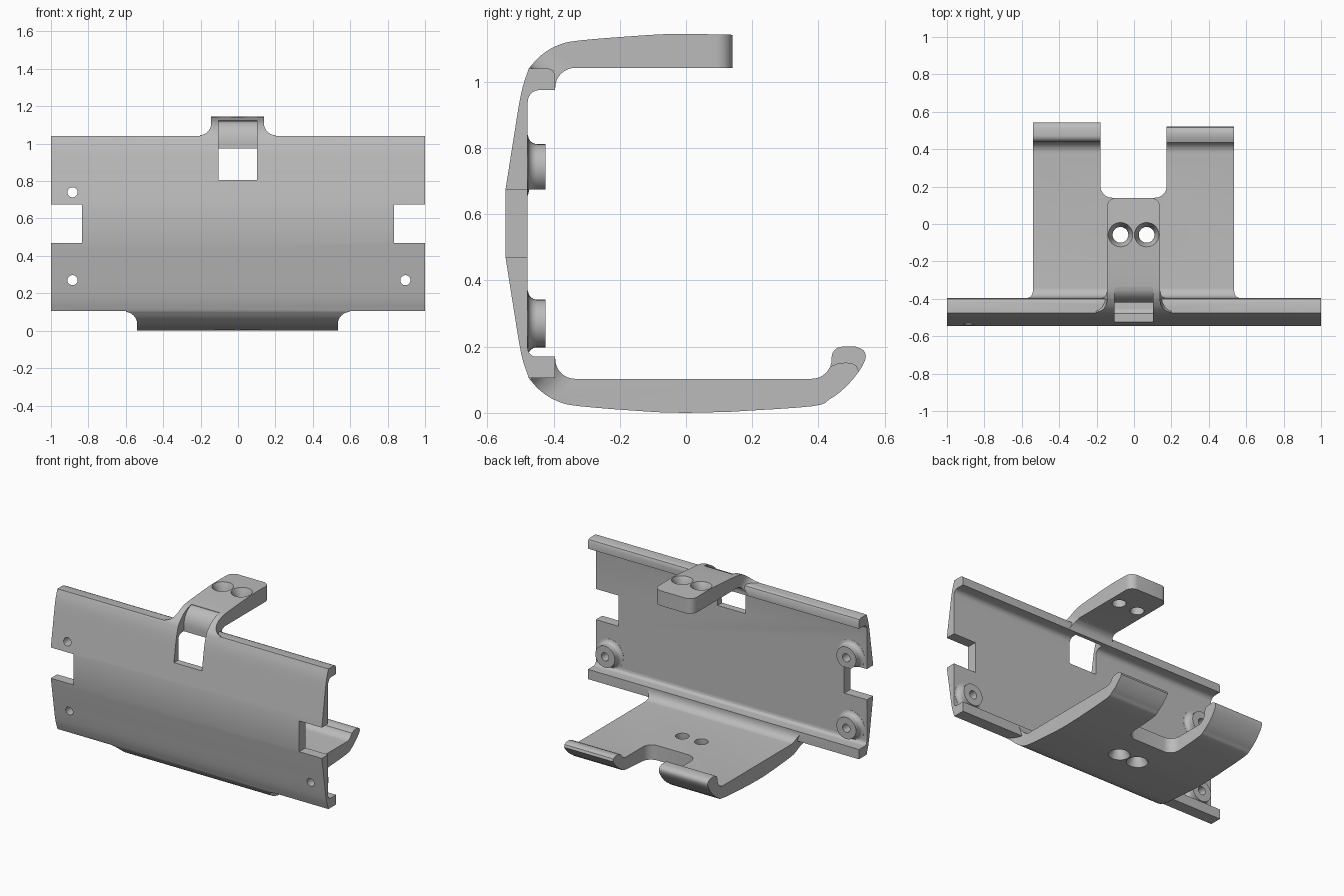
import bpy, bmesh, math
from mathutils import Vector

if "Cube" in bpy.data.objects:
    bpy.data.objects.remove(bpy.data.objects["Cube"])

H = 1.145      # the upper half mirrors the lower half about H / 2
CX = -0.0025   # middle of the arms

grey = bpy.data.materials.new("satin_grey")
grey.use_nodes = True
grey.diffuse_color = (0.5, 0.5, 0.5, 1)
grey.node_tree.nodes["Principled BSDF"].inputs["Base Color"].default_value = (0.5, 0.5, 0.5, 1)


def finish(name, bm):
    bmesh.ops.recalc_face_normals(bm, faces=bm.faces)
    mesh = bpy.data.meshes.new(name)
    bm.to_mesh(mesh)
    bm.free()
    mesh.materials.append(grey)
    obj = bpy.data.objects.new(name, mesh)
    bpy.context.collection.objects.link(obj)
    return obj


def prism(name, pts, t0, t1, place):
    """Extrude a 2D outline from t0 to t1; place maps (a, b, t) to space."""
    bm = bmesh.new()
    ends = [[bm.verts.new(place(a, b, t)) for a, b in pts] for t in (t0, t1)]
    for ring in ends:
        bm.faces.new(ring)
    for i in range(len(pts)):
        j = (i + 1) % len(pts)
        bm.faces.new((ends[0][i], ends[0][j], ends[1][j], ends[1][i]))
    return finish(name, bm)


def lathe(name, profile, place, n=32):
    """Capped solid of revolution from (radius, height) pairs."""
    bm = bmesh.new()
    angles = [2 * math.pi * i / n for i in range(n)]
    rings = [[bm.verts.new(place(r * math.cos(a), r * math.sin(a), h)) for a in angles]
             for r, h in profile]
    bm.faces.new(rings[0])
    bm.faces.new(rings[-1])
    for low, high in zip(rings, rings[1:]):
        for i in range(n):
            j = (i + 1) % n
            bm.faces.new((low[i], low[j], high[j], high[i]))
    return finish(name, bm)


def combine(obj, tool, operation):
    mod = obj.modifiers.new(operation.lower(), "BOOLEAN")
    mod.operation, mod.object, mod.solver = operation, tool, "EXACT"
    bpy.context.view_layer.objects.active = obj
    bpy.ops.object.modifier_apply(modifier=mod.name)
    bpy.data.objects.remove(tool)


def arc(cx, cy, rx, ry, a0, a1, n=8):
    angles = [math.radians(a0 + (a1 - a0) * i / n) for i in range(n + 1)]
    return [(cx + rx * math.cos(a), cy + ry * math.sin(a)) for a in angles]


def rounded_rect(x0, x1, y0, y1, r):
    return (arc(x1 - r, y1 - r, r, r, 0, 90) + arc(x0 + r, y1 - r, r, r, 90, 180)
            + arc(x0 + r, y0 + r, r, r, 180, 270) + arc(x1 - r, y0 + r, r, r, 270, 360))


def spline(pts, n=4):
    """Smooth curve through the points."""
    pts = [Vector(p) for p in pts]
    ext = [2 * pts[0] - pts[1]] + pts + [2 * pts[-1] - pts[-2]]
    out = []
    for p, a, b, q in zip(ext, ext[1:], ext[2:], ext[3:]):
        for i in range(n):
            t = i / n
            out.append(0.5 * (2 * a + (b - p) * t + (2 * p - 5 * a + 4 * b - q) * t * t
                              + (3 * a - p - 3 * b + q) * t ** 3))
    return [tuple(p) for p in out + [pts[-1]]]


def along_x(y, z, t):
    return (t, y, z)


def along_y(x, z, t):
    return (x, t, z)


def along_z(x, y, t):
    return (x, y, t)


# Plate: bowed outside, flat inside, with a lip along each long edge
bow = spline([(-0.475, 0.105), (-0.498, 0.18), (-0.523, 0.33), (-0.545, 0.47)])
inner = ([(-0.395, 1.02)] + [(-0.395, 0.975)] + arc(-0.443, 0.94, 0.035, 0.035, 90, 180, 6)
         + arc(-0.453, 0.195, 0.025, 0.025, 180, 270, 6) + [(-0.395, 0.17), (-0.395, 0.105)])
outline = bow + [(y, H - z) for y, z in reversed(bow)] + [(-0.415, 1.04), (-0.401, 1.034)] + inner
body = prism("bracket", outline, -1, 1, along_x)

# Arms: shared curved root, each with its own tip
ROOT = [(-0.475, 0.105), (-0.44, 0.067), (-0.39, 0.036), (-0.32, 0.02), (-0.1, 0.003), (0, 0.0)]
INSIDE = arc(-0.335, 0.163, 0.06, 0.06, 270, 180) + [(-0.42, 0.163), (-0.45, 0.14)]


def arm(name, tip, half, mirror):
    def flip(z):
        return H - z if mirror else z
    part = prism(name, spline(ROOT) + tip + INSIDE, -0.8, 0.8,
                 lambda y, z, t: (t, y, flip(z)))
    # Sides flare into the plate along the slanted corner
    flare = arc(half + 0.06, -0.45, 0.06, 0.12, 270, 180)
    plan = flare + [(half, 1), (-half, 1)] + [(-x, s) for x, s in reversed(flare)]
    plan += [(-half - 0.06, -1), (half + 0.06, -1)]
    combine(part, prism("flare", plan, -0.2, 0.5,
                        lambda x, s, t: (x + CX, s + t, flip(t))), "INTERSECT")
    # Pair of countersunk screw holes
    for side in (-1, 1):
        combine(part, lathe("screw_hole", [(0.067, -0.005), (0.065, 0.003), (0.042, 0.045), (0.042, 0.2)],
                            lambda a, b, h: (CX + side * 0.07 + a, b - 0.058, flip(h))), "DIFFERENCE")
    return part


upper_arm = arm("upper_arm", [(0.14, 0.003), (0.14, 0.103)], 0.142, True)
combine(upper_arm, prism("rounded_end", rounded_rect(-0.7, 0.7, -1, 0.14, 0.0005), 0.5, 1.5, along_z), "INTERSECT")
combine(upper_arm, prism("corner_trim", rounded_rect(CX - 0.142, CX + 0.142, -0.2, 0.14, 0.05)[:18]
                         + [(CX - 0.142, -0.2), (-0.5, -0.2), (-0.5, -1), (0.5, -1), (0.5, -0.2),
                            (CX + 0.142, -0.2)], 0.5, 1.5, along_z), "INTERSECT")

hook = spline([(0.13, 0.003), (0.38, 0.02), (0.435, 0.042), (0.48, 0.076), (0.52, 0.122),
               (0.542, 0.163), (0.537, 0.188), (0.513, 0.2)])
hook += arc(0.472, 0.168, 0.032, 0.032, 90, 180) + arc(0.38, 0.163, 0.06, 0.06, 0, -90)
lower_arm = arm("lower_arm", hook, 0.5375, False)

# Gap between the two hooks, and a shorter hook on the left
combine(lower_arm, prism("gap", rounded_rect(-0.18, 0.175, 0.14, 0.9, 0.065), -0.1, 0.5, along_z), "DIFFERENCE")
short = [(0.7, 0.125), (0.522, 0.125), (0.516, 0.141), (0.503, 0.149), (0.485, 0.152),
         (0.46, 0.15), (0.435, 0.14), (0.3, 0.14), (0.3, 0.4), (0.7, 0.4)]
combine(lower_arm, prism("short_hook", short, 0.1, 0.8, along_x), "DIFFERENCE")
combine(body, upper_arm, "UNION")
combine(body, lower_arm, "UNION")

# Screw bosses inside the plate corners, with through holes
for x, z in ((-0.885, 0.74), (-0.885, 0.27), (0.895, 0.27)):
    def at(a, b, h):
        return (x + a, h, z + b)
    fillet = [(r, y) for r, y in arc(0.099, -0.45, 0.027, 0.027, 270, 180, 6)]
    combine(body, lathe("boss", [(0.099, -0.49)] + fillet + [(0.072, -0.425)], at), "UNION")
    combine(body, lathe("boss_hole", [(0.027, -0.7), (0.027, -0.3)], at), "DIFFERENCE")

# End notches
for x0, x1 in ((-1.1, -0.833), (0.833, 1.1)):
    combine(body, prism("notch", [(x0, 0.47), (x1, 0.47), (x1, 0.675), (x0, 0.675)],
                        -0.7, -0.38, along_y), "DIFFERENCE")

# Window running up into the bend of the upper arm
window = [(-0.7, 0.805), (-0.42, 0.805), (-0.42, 0.98)] + arc(-0.33, 1.01, 0.09, 0.11, 180, 95)
combine(body, prism("window", window + [(-0.335, 1.3), (-0.7, 1.3)],
                    CX - 0.103, CX + 0.103, along_x), "DIFFERENCE")

# Smooth curves, sharp edges
bpy.ops.object.select_all(action="DESELECT")
body.select_set(True)
bpy.context.view_layer.objects.active = body
bpy.ops.object.shade_smooth_by_angle(angle=math.radians(30))
